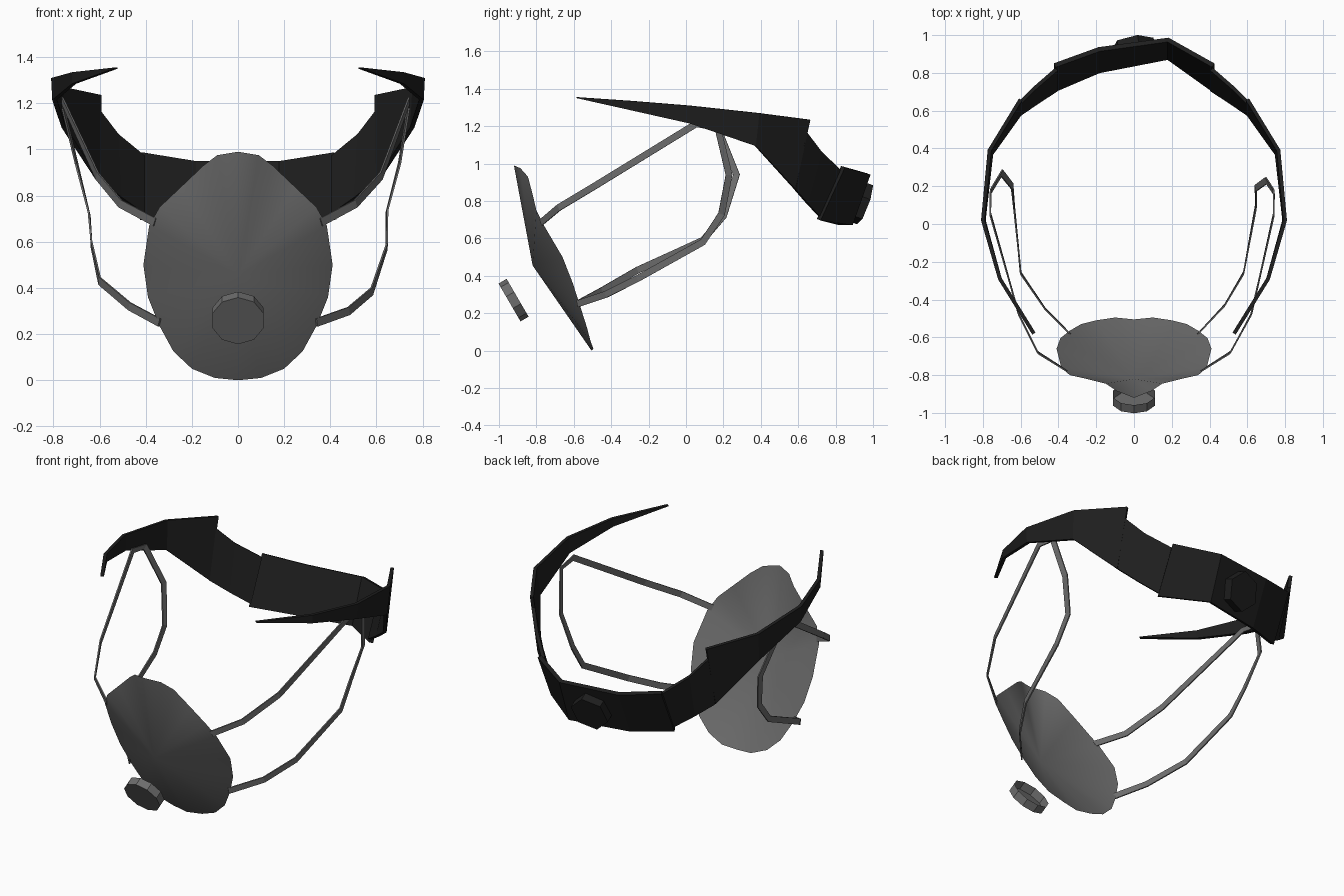
import bpy, bmesh, math
from mathutils import Vector, Matrix

if "Cube" in bpy.data.objects:
    bpy.data.objects.remove(bpy.data.objects["Cube"])


def material(name, value):
    m = bpy.data.materials.new(name)
    m.diffuse_color = (value, value, value, 1)
    m.use_nodes = True
    m.node_tree.nodes["Principled BSDF"].inputs["Base Color"].default_value = m.diffuse_color
    return m


BLACK = material("black_plastic", 0.013)
GREY = material("grey_fabric", 0.15)


def add_object(name, bm, mat):
    mesh = bpy.data.meshes.new(name)
    bmesh.ops.recalc_face_normals(bm, faces=bm.faces)
    bm.to_mesh(mesh)
    bm.free()
    ob = bpy.data.objects.new(name, mesh)
    bpy.context.collection.objects.link(ob)
    mesh.materials.append(mat)
    return ob


def ribbon(name, pairs, thickness, mat):
    """Strip through pairs of (upper point, lower point), given a thickness."""
    bm = bmesh.new()
    rows = [[bm.verts.new(p) for p in pair] for pair in pairs]
    for a, b in zip(rows, rows[1:]):
        bm.faces.new((a[0], a[1], b[1], b[0]))
    ob = add_object(name, bm, mat)
    mod = ob.modifiers.new("thickness", "SOLIDIFY")
    mod.thickness = thickness
    mod.offset = 0
    return ob


def disc(name, sides, radius, depth, centre, axis, mat, turn=0.0, open_back=False):
    """Short prism facing along axis, optionally hollow at the back."""
    bm = bmesh.new()
    bmesh.ops.create_cone(bm, cap_ends=True, segments=sides, radius1=radius,
                          radius2=radius, depth=depth)
    if open_back:
        bm.faces.ensure_lookup_table()
        back = min(bm.faces, key=lambda f: f.calc_center_median().z)
        bmesh.ops.delete(bm, geom=[back], context="FACES_ONLY")
    rot = Vector(axis).to_track_quat("Z", "Y").to_matrix().to_4x4()
    bm.transform(Matrix.Translation(centre) @ rot @ Matrix.Rotation(turn, 4, "Z"))
    return add_object(name, bm, mat)


# Headband arms: upper and lower edge at each station, front tip to back
arm = [
    ((.53, -.58, 1.355), (.53, -.58, 1.35)),
    ((.71, -.29, 1.335), (.71, -.29, 1.285)),
    ((.80, .02, 1.31), (.795, .02, 1.215)),
    ((.765, .39, 1.27), (.755, .37, 1.095)),
    ((.60, .66, 1.235), (.605, .58, .865)),
]
arm_back = [
    ((.605, .64, 1.17), (.605, .58, .865)),
    ((.525, .72, 1.065), (.51, .645, .79)),
    ((.41, .82, .97), (.41, .71, .72)),
]
for side, s in (("right", 1), ("left", -1)):
    for part, rows in (("front", arm), ("back", arm_back)):
        ribbon(f"headband_{part}_{side}",
               [[(s * x, y, z) for x, y, z in row] for row in rows], .02, BLACK)

# Rear plate and adjusting knob
ribbon("rear_plate", [
    ((-.42, .84, .983), (-.42, .71, .70)),
    ((-.185, .925, .945), (-.185, .81, .675)),
    ((.18, .975, .945), (.18, .88, .675)),
    ((.42, .84, .983), (.42, .71, .70)),
], .025, BLACK)
disc("adjusting_knob", 6, .115, .06, (0, .93, .79), (-.15, .91, -.34), BLACK,
     turn=math.radians(15))

# Mask: a shallow smooth cone from the rim to the apex
half_rim = [(0, -.92, .99), (.09, -.885, .975), (.15, -.845, .93), (.25, -.82, .835),
            (.34, -.80, .75), (.385, -.76, .67), (.41, -.66, .5), (.39, -.605, .36),
            (.34, -.565, .235), (.28, -.53, .125), (.20, -.51, .05), (.10, -.495, .01),
            (0, -.505, 0)]
rim = half_rim + [(-x, y, z) for x, y, z in half_rim[-2:0:-1]]
bm = bmesh.new()
apex = bm.verts.new((0, -.82, .455))
ring = [bm.verts.new(p) for p in rim]
for a, b in zip(ring, ring[1:] + ring[:1]):
    f = bm.faces.new((apex, a, b))
    f.smooth = True
add_object("mask_shell", bm, GREY)

# Breathing valve in front of the mask
disc("breathing_valve", 10, .117, .05, (0, -.922, .27), (0, -.86, -.5), GREY,
     open_back=True)

# Elastic straps: one loop per side from upper to lower mask edge
straps = {
    "left": [(-.36, -.775, .685), (-.51, -.68, .765), (-.61, -.48, .885),
             (-.76, .05, 1.21), (-.76, .17, 1.19), (-.70, .27, .94),
             (-.645, .20, .72), (-.635, .09, .59), (-.60, -.26, .43),
             (-.47, -.45, .32), (-.34, -.58, .25)],
    "right": [(.36, -.775, .685), (.51, -.68, .765), (.62, -.48, .885),
              (.74, .05, 1.21), (.74, .17, 1.19), (.70, .23, .94),
              (.645, .19, .73), (.645, .09, .58), (.58, -.26, .385),
              (.48, -.43, .30), (.34, -.58, .25)],
}
for side, pts in straps.items():
    pts = [Vector(p) for p in pts]
    pairs = []
    for i, p in enumerate(pts):
        tangent = pts[min(i + 1, len(pts) - 1)] - pts[max(i - 1, 0)]
        outward = Vector((p.x, p.y * .5, 0))
        across = tangent.cross(outward).normalized() * .018
        pairs.append((p + across, p - across))
    ribbon(f"strap_{side}", pairs, .008, GREY)
